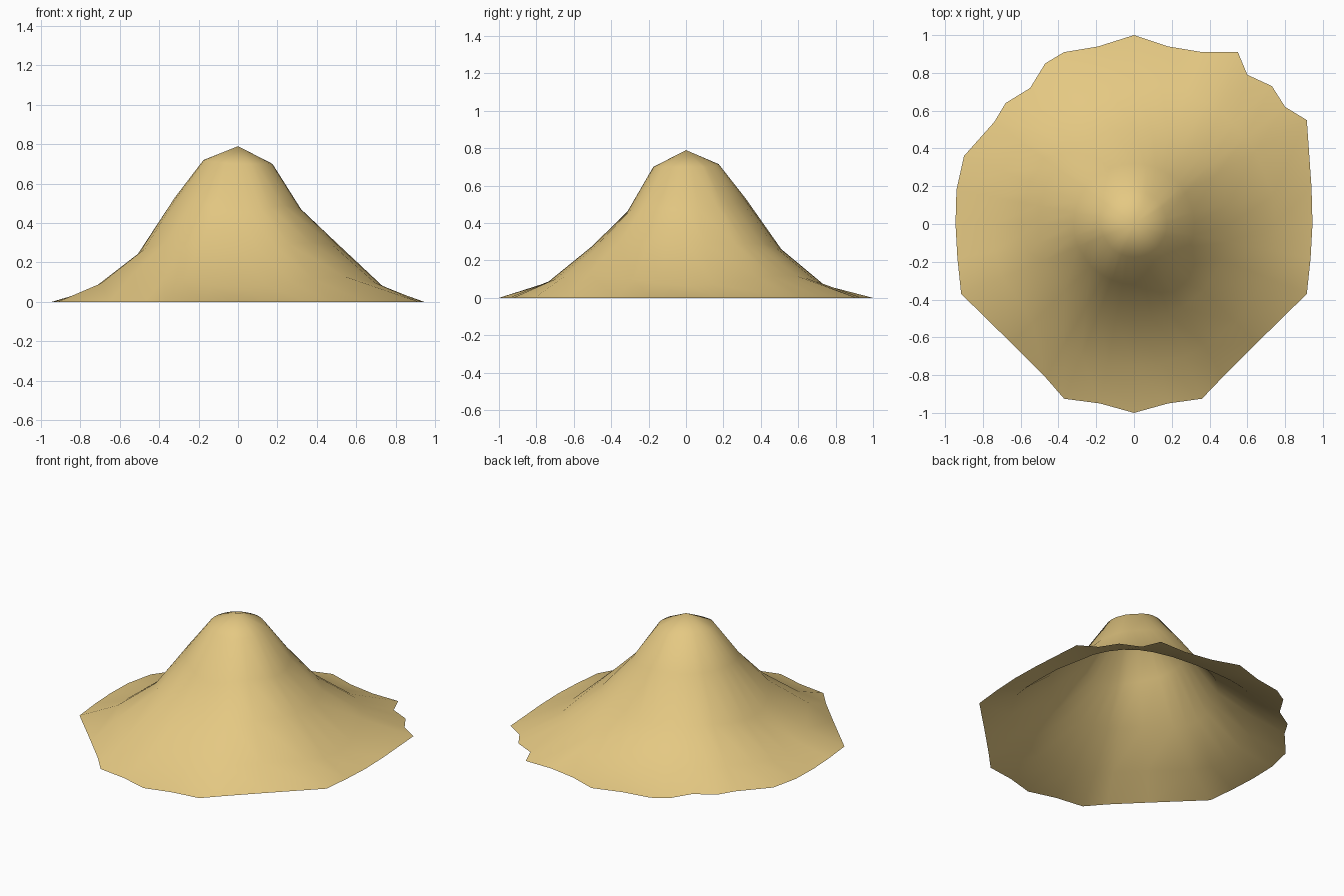
import bpy, bmesh, math

if "Cube" in bpy.data.objects:
    bpy.data.objects.remove(bpy.data.objects["Cube"])

# Irregular ground outline, counter-clockwise from +x
OUTLINE = [(.945, 0), (.94, .19), (.915, .55), (.80, .62), (.73, .73), (.60, .79),
           (.55, .91), (.36, .91), (.18, .94), (0, 1), (-.19, .94), (-.37, .91),
           (-.47, .85), (-.55, .72), (-.68, .64), (-.74, .54), (-.90, .36),
           (-.94, .18), (-.945, 0), (-.935, -.18), (-.915, -.37), (-.65, -.63),
           (-.47, -.81), (-.37, -.925), (-.18, -.95), (0, -1), (.18, -.95),
           (.36, -.925), (.47, -.81), (.65, -.63), (.915, -.37), (.935, -.18)]

# Slope heights at each ring radius, for eight compass directions from +x
RADII = [.175, .32, .51, .75]
HEIGHTS = [[.70, .70, .715, .72, .72, .71, .70, .70],
           [.47, .50, .53, .53, .53, .51, .45, .49],
           [.29, .29, .26, .27, .24, .30, .27, .30],
           [.065, .12, .06, .10, .055, .135, .075, .13]]
PEAK = .79


def slope_height(row, angle):
    """Blend smoothly between the eight directions."""
    t = (angle / (math.pi / 4)) % 8
    i, f = int(t) % 8, t - int(t)
    f = f * f * (3 - 2 * f)
    return row[i] * (1 - f) + row[(i + 1) % 8] * f


# Hill: open shell of rings from peak to outline
bm = bmesh.new()
peak = bm.verts.new((0, 0, PEAK))
angles = [math.atan2(y, x) for x, y in OUTLINE]
rings = []
for r, row in zip(RADII, HEIGHTS):
    rings.append([bm.verts.new((r * math.cos(a), r * math.sin(a), slope_height(row, a)))
                  for a in angles])
rings.append([bm.verts.new((x, y, 0)) for x, y in OUTLINE])

n = len(OUTLINE)
for i in range(n):
    j = (i + 1) % n
    bm.faces.new((peak, rings[0][i], rings[0][j]))
    for a, b in zip(rings, rings[1:]):
        bm.faces.new((a[i], b[i], b[j], a[j]))
for f in bm.faces:
    f.smooth = True

mesh = bpy.data.meshes.new("hill")
bm.to_mesh(mesh)
bm.free()
hill = bpy.data.objects.new("hill", mesh)
bpy.context.collection.objects.link(hill)

# Sand colour
sand = bpy.data.materials.new("sand")
sand.diffuse_color = (.78, .58, .225, 1)
sand.use_nodes = True
sand.node_tree.nodes["Principled BSDF"].inputs["Base Color"].default_value = sand.diffuse_color
mesh.materials.append(sand)
